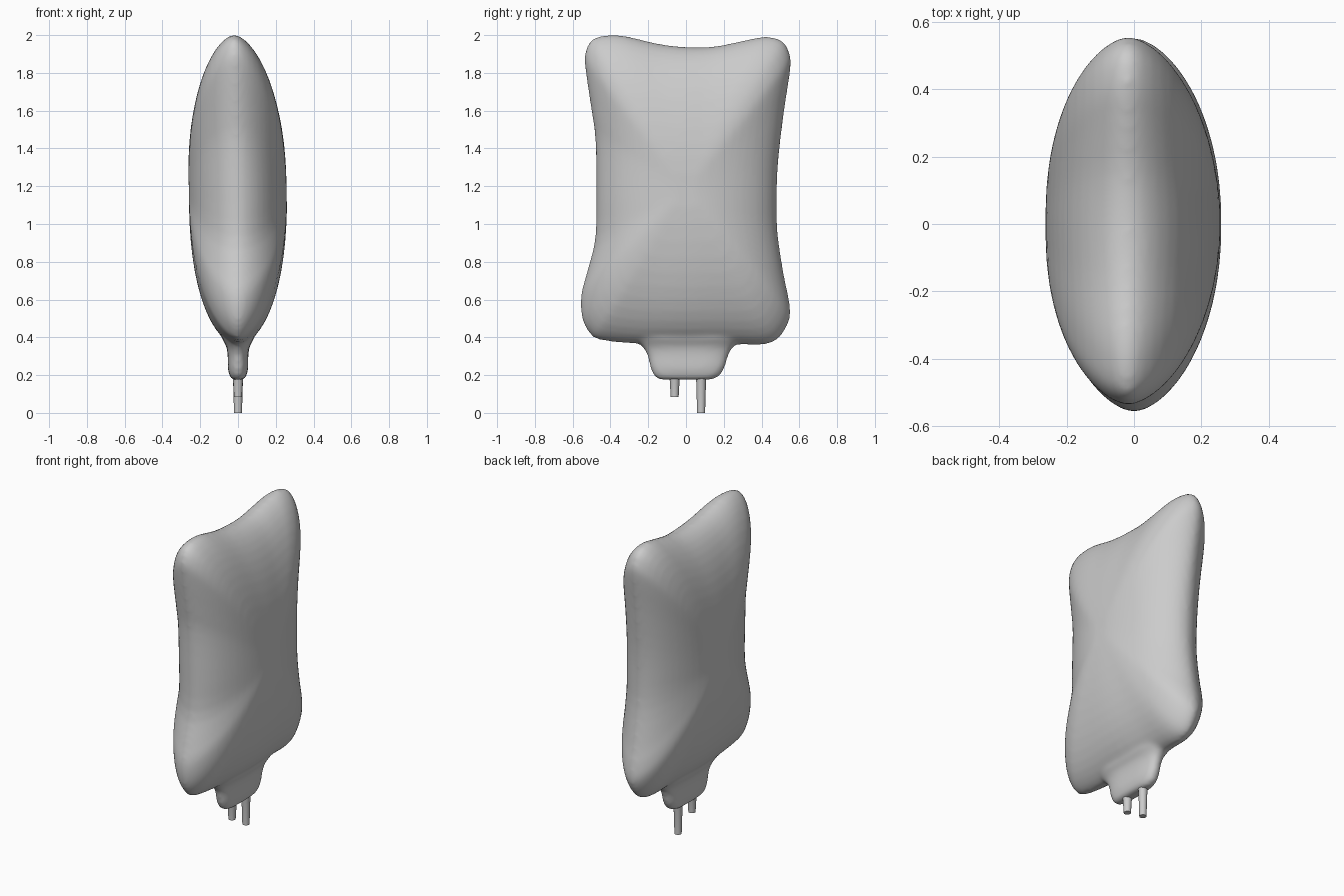
import bpy, bmesh
from math import pi, sin, cos, atan2, copysign

if "Cube" in bpy.data.objects:
    bpy.data.objects.remove(bpy.data.objects["Cube"])


def loft(name, rings, location=(0, 0, 0)):
    """Skin a list of equal-length closed rings and cap both ends."""
    bm = bmesh.new()
    loops = [[bm.verts.new(p) for p in ring] for ring in rings]
    n = len(loops[0])
    for a, b in zip(loops, loops[1:]):
        for i in range(n):
            bm.faces.new((a[i], a[(i + 1) % n], b[(i + 1) % n], b[i]))
    bm.faces.new(loops[0][::-1])
    bm.faces.new(loops[-1])
    bmesh.ops.recalc_face_normals(bm, faces=bm.faces)
    mesh = bpy.data.meshes.new(name)
    bm.to_mesh(mesh)
    bm.free()
    ob = bpy.data.objects.new(name, mesh)
    ob.location = location
    bpy.context.collection.objects.link(ob)
    return ob


def smooth_closed(pts, steps):
    """Catmull-Rom through a closed list of 2D points."""
    out, n = [], len(pts)
    for i in range(n):
        q = [pts[(i + k) % n] for k in (-1, 0, 1, 2)]
        for s in range(steps):
            t = s / steps
            out.append(tuple(0.5 * (2 * b + (c - a) * t + (2 * a - 5 * b + 4 * c - d) * t * t
                                    + (3 * b - a - 3 * c + d) * t ** 3)
                             for a, b, c, d in zip(*q)))
    return out


# Bag body: outline in y, z, inflated towards both faces
outline = smooth_closed([
    (0, .36), (.25, .363), (.42, .362), (.5, .405), (.55, .5), (.545, .6), (.52, .72),
    (.485, .95), (.48, 1.15), (.49, 1.35), (.52, 1.6), (.553, 1.82), (.55, 1.9),
    (.51, 1.97), (.42, 1.992), (.3, 1.97), (.15, 1.94), (0, 1.937), (-.15, 1.955),
    (-.32, 1.995), (-.42, 2.0), (-.5, 1.975), (-.535, 1.9), (-.53, 1.8), (-.5, 1.6),
    (-.48, 1.45), (-.475, 1.2), (-.48, .93), (-.52, .76), (-.556, .62), (-.55, .5),
    (-.51, .42), (-.45, .385), (-.25, .365)], 3)
ZC, HALF, N = 1.18, .26, 28
rings = []
for k in range(1, N):
    th = -pi / 2 + pi * k / N
    r, ring = cos(th), []
    for y, z in outline:
        up = abs(sin(atan2(z - ZC, y * 1.6)))         # 1 towards the ends, 0 towards the sides
        p = 1.95 + .45 * up ** 2
        diag = 4 * up ** 2 * (1 - up ** 2)
        h = HALF * max(0, 1 - r ** p) ** (.53 + .07 * diag)
        zz = ZC + (z - ZC) * r
        ring.append((copysign(h, th) - .022 * (zz - 1.1) * (zz > 1.1), y * r, zz))
    if abs(th) < 1e-6:
        ring = [(-.022 * max(0, z - 1.1), y, z) for y, z in outline]
    rings.append(ring)
body = loft("bag_body", rings)

# Port tab under the bag: z, y centre, half width in y, half thickness in x
sections = [(.175, 0, .12, .02), (.18, 0, .15, .035), (.2, .005, .178, .047),
            (.24, .008, .197, .054), (.3, .01, .212, .054), (.335, .01, .228, .057),
            (.36, .01, .25, .065), (.39, .01, .28, .083), (.45, .01, .29, .1), (.6, 0, .25, .08)]


def tab_ring(z, yc, hy, hx, n=40):
    pts = []
    for i in range(n):
        c, s = cos(2 * pi * i / n), sin(2 * pi * i / n)
        pts.append((hx * copysign(abs(c) ** .75, c), yc + hy * copysign(abs(s) ** .65, s), z))
    return pts


tab = loft("port_tab", [tab_ring(*s) for s in sections])

# Fuse tab and body into one soft skin
bpy.ops.object.select_all(action='DESELECT')
tab.select_set(True)
body.select_set(True)
bpy.context.view_layer.objects.active = body
bpy.ops.object.join()
remesh = body.modifiers.new("fuse", 'REMESH')
remesh.mode = 'VOXEL'
remesh.voxel_size = .013
remesh.use_smooth_shade = True
soft = body.modifiers.new("soften", 'SMOOTH')
soft.factor = .5
soft.iterations = 8


# Tube ports: a collar then a slightly tapered tube
def port(name, y, bottom):
    prof = [(.021, bottom), (.026, .172), (.028, .182), (.028, .21)]
    ob = loft(name, [[(r * cos(2 * pi * i / 20), r * sin(2 * pi * i / 20), z)
                      for i in range(20)] for r, z in prof], (0, y, 0))
    bpy.ops.object.select_all(action='DESELECT')
    ob.select_set(True)
    bpy.context.view_layer.objects.active = ob
    bpy.ops.object.shade_smooth_by_angle()


port("short_port", -.06, .085)
port("long_port", .08, 0)
